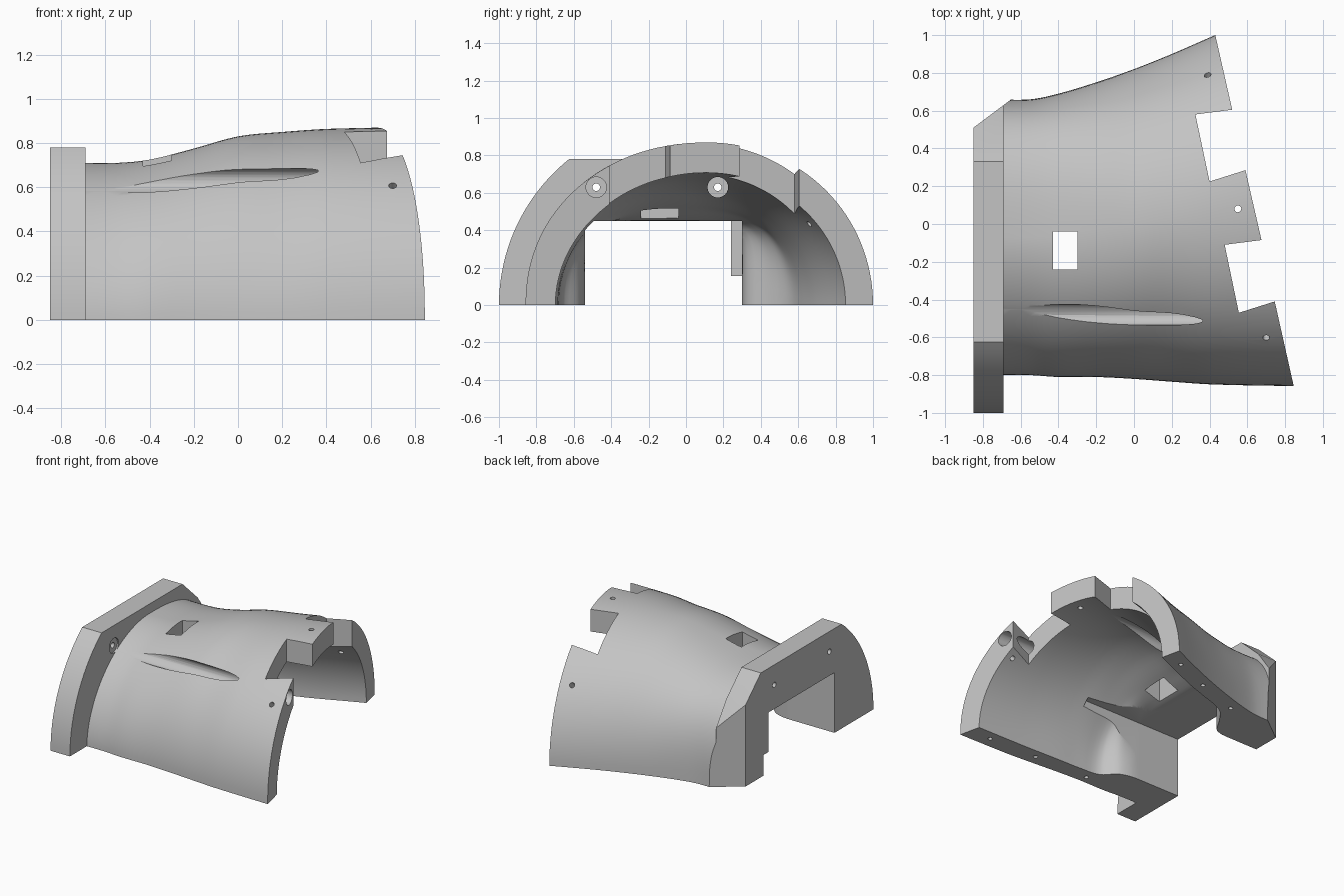
import bpy, bmesh, math
from mathutils import Vector

if "Cube" in bpy.data.objects:
    bpy.data.objects.remove(bpy.data.objects["Cube"])

grey = bpy.data.materials.new("plain grey")
grey.diffuse_color = (0.55, 0.55, 0.55, 1)
grey.use_nodes = True
grey.node_tree.nodes["Principled BSDF"].inputs["Base Color"].default_value = grey.diffuse_color


def make(name, bm):
    bmesh.ops.recalc_face_normals(bm, faces=bm.faces)
    me = bpy.data.meshes.new(name)
    bm.to_mesh(me)
    bm.free()
    me.materials.append(grey)
    ob = bpy.data.objects.new(name, me)
    bpy.context.collection.objects.link(ob)
    return ob


def skin(name, rings):
    """Closed solid through matching rings of points."""
    bm = bmesh.new()
    loops = [[bm.verts.new(p) for p in r] for r in rings]
    n = len(loops[0])
    for a, b in zip(loops, loops[1:]):
        for i in range(n):
            bm.faces.new((a[i], a[(i + 1) % n], b[(i + 1) % n], b[i]))
    bm.faces.new(loops[0])
    bm.faces.new(loops[-1])
    return make(name, bm)


def arch(x, y0, y1, h, nl, nr, floor=None, steps=64):
    """Arched section across y at x; nl and nr set how square each half is."""
    c, a, pts = (y0 + y1) / 2, (y1 - y0) / 2, []
    for i in range(steps + 1):
        t = math.pi * i / steps
        co, si = math.cos(t), max(math.sin(t), 0)
        if i in (0, steps):
            si = 0
        n = nr if co > 0 else nl
        pts.append((x, c + a * math.copysign(abs(co) ** (2 / n), co), h * si ** (2 / n)))
    if floor is not None:
        pts += [(x, y0, floor), (x, y1, floor)]
    return pts


def loft(name, keys, floor=None):
    """Smoothly blend the key sections along x."""
    rings = []
    for i in range(len(keys) - 1):
        p = [Vector(keys[min(max(j, 0), len(keys) - 1)]) for j in range(i - 1, i + 3)]
        x0, x1 = p[1][0], p[2][0]
        m1 = (p[2] - p[0]) / (p[2][0] - p[0][0]) * (x1 - x0)
        m2 = (p[3] - p[1]) / (p[3][0] - p[1][0]) * (x1 - x0)
        for s in range(4):
            t = s / 4
            v = (p[1] * (2 * t**3 - 3 * t**2 + 1) + m1 * (t**3 - 2 * t**2 + t)
                 + p[2] * (3 * t**2 - 2 * t**3) + m2 * (t**3 - t**2))
            rings.append(arch(x0 + (x1 - x0) * t, *v[1:], floor=floor))
    rings.append(arch(*keys[-1], floor=floor))
    return skin(name, rings)


def prism_z(name, pts, z0, z1):
    return skin(name, [[(x, y, z) for x, y in pts] for z in (z0, z1)])


def prism_x(name, pts, x0, x1):
    return skin(name, [[(x, y, z) for y, z in pts] for x in (x0, x1)])


def box(name, x0, x1, y0, y1, z0, z1):
    return prism_z(name, [(x0, y0), (x1, y0), (x1, y1), (x0, y1)], z0, z1)


def rod(name, a, b, r):
    a, b = Vector(a), Vector(b)
    q = (b - a).to_track_quat('Z', 'Y')
    ring = [q @ Vector((r * math.cos(k * math.pi / 12), r * math.sin(k * math.pi / 12), 0))
            for k in range(24)]
    return skin(name, [[p + v for v in ring] for p in (a, b)])


# Outer shell: x, y min, y max, height, left and right squareness
shell = loft("arched_shell", [
    (-0.75, -0.80, 0.66, 0.71, 1.85, 2.9), (-0.55, -0.80, 0.66, 0.71, 1.85, 2.9),
    (-0.40, -0.81, 0.69, 0.725, 1.92, 2.7), (-0.20, -0.81, 0.75, 0.775, 1.97, 2.35),
    (0.0, -0.82, 0.82, 0.83, 1.96, 2.15), (0.2, -0.835, 0.90, 0.85, 1.96, 2.05),
    (0.43, -0.85, 1.0, 0.865, 2.06, 2), (1.0, -0.86, 1.24, 0.875, 2.16, 2)])

# End flange with a round side, a flat top and a sloping shoulder
top_angle = math.atan2(0.78, 0.625)
rim = [(-math.cos(top_angle * i / 20), math.sin(top_angle * i / 20)) for i in range(21)]
flange = prism_x("end_flange", rim + [(0.33, 0.78), (0.51, 0.61), (0.63, 0.44), (0.66, 0.25),
                                      (0.66, 0)], -0.85, -0.69)

# Inner cavity, from a squared tunnel to a wide arch
cutters = [loft("cavity", [
    (-0.69, -0.54, 0.30, 0.45, 8, 8), (-0.48, -0.54, 0.32, 0.452, 6, 6),
    (-0.40, -0.55, 0.44, 0.475, 4, 4), (-0.33, -0.58, 0.53, 0.505, 3, 3),
    (-0.25, -0.66, 0.58, 0.54, 2.4, 2.5),
    (-0.10, -0.68, 0.63, 0.615, 2.05, 2.15), (0.1, -0.685, 0.70, 0.67, 2, 2),
    (0.43, -0.695, 0.84, 0.70, 2, 2), (1.1, -0.70, 1.10, 0.72, 2, 2)], floor=-0.2)]

# Stepped opening through the flange, squared off into the cavity
cutters.append(box("tunnel", -1, -0.5, -0.54, 0.24, -0.3, 0.45))
cutters.append(box("tunnel_step", -1, -0.6, 0.1, 0.30, -0.25, 0.155))
cutters.append(box("inner_tunnel", -0.69, 0.0, -0.54, 0.30, -0.35, 0.45))

# Slanted end with two notches
cutters.append(prism_z("slanted_end", [
    (0.855, -0.90), (0.745, -0.41), (0.555, -0.47), (0.48, -0.11), (0.675, -0.085),
    (0.59, 0.285), (0.40, 0.225), (0.325, 0.58), (0.52, 0.605), (0.41, 1.09),
    (0.41, 1.5), (1.5, 1.5), (1.5, -0.90)], -0.5, 1.5))

# Flange side chamfer and top window
cutters.append(prism_z("chamfer", [(-1, 0.3975), (-0.65, 0.66), (-0.65, 1), (-1, 1)], -0.5, 1.5))
cutters.append(box("window", -0.43, -0.30, -0.24, -0.04, 0.3, 1.2))

# Bolt bores along the length
for y in (-0.48, 0.17):
    cutters.append(rod("bolt_bore", (-0.70, y, 0.63), (1.2, y, 0.63), 0.055))
    cutters.append(rod("bolt_hole", (-1, y, 0.63), (-0.6, y, 0.63), 0.02))

# Pin holes near the slanted end
for x, y, z in ((0.70, -0.605, 0.61), (0.55, 0.08, 0.87), (0.39, 0.80, 0.54)):
    d = Vector((0, y - 0.08, z)).normalized()
    p = Vector((x, y, z))
    cutters.append(rod("pin_hole", p - d * 0.3, p + d * 0.2, 0.018))

# Dowel holes in the bottom edges
for x, y in ((0.65, -0.77), (0.25, -0.76), (-0.2, -0.75), (0.3, 0.86), (0.0, 0.74), (-0.35, 0.62)):
    cutters.append(rod("dowel_hole", (x, y, -0.1), (x, y, 0.1), 0.016))

# Join the flange, then carve every cut
for tool, op in [(flange, 'UNION')] + [(c, 'DIFFERENCE') for c in cutters]:
    m = shell.modifiers.new(tool.name, 'BOOLEAN')
    m.object, m.operation, m.solver = tool, op, 'EXACT'
    tool.hide_render = True
dg = bpy.context.evaluated_depsgraph_get()
result = bpy.data.meshes.new_from_object(shell.evaluated_get(dg))
shell.modifiers.clear()
shell.data = result
for tool in [flange] + cutters:
    bpy.data.objects.remove(tool)

bpy.context.view_layer.objects.active = shell
shell.select_set(True)
bpy.ops.object.shade_smooth_by_angle(angle=math.radians(30))
